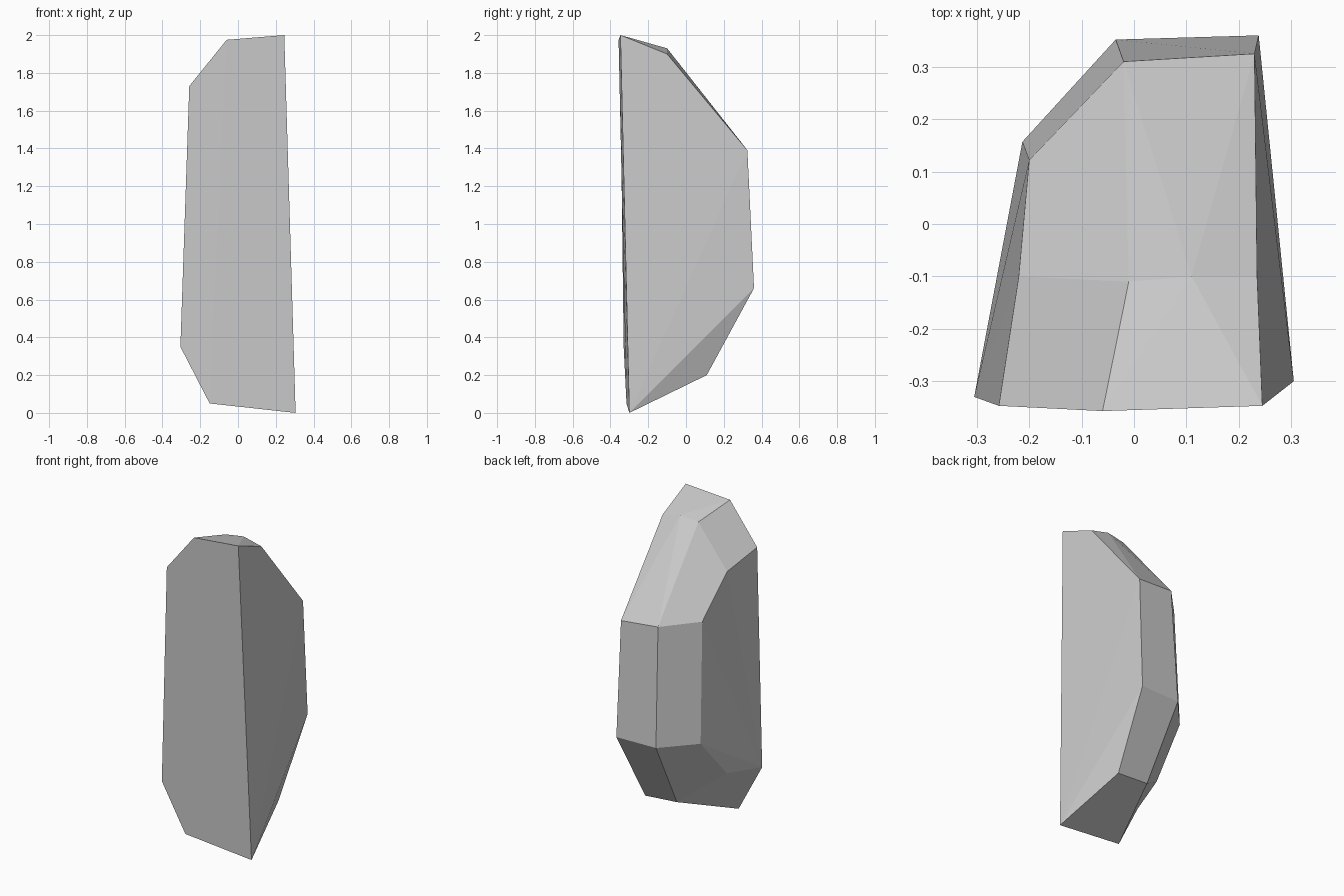
import bpy, bmesh

if "Cube" in bpy.data.objects:
    bpy.data.objects.remove(bpy.data.objects["Cube"])

# Three side-profile loops (right, middle, left), each running:
# front top, top shoulder, upper back, lower back, bottom back, front bottom
right = [(.245, -.347, 2.0), (.235, -.10, 1.90), (.23, .325, 1.39),
         (.238, .36, .66), (.21, .11, .20), (.305, -.30, 0)]
middle = [(-.06, -.357, 1.975), (-.01, -.11, 1.915), (-.02, .31, 1.41),
          (-.035, .352, .66), (-.01, .105, .215), (-.15, -.315, .05)]
left = [(-.258, -.347, 1.73), (-.22, -.10, 1.66), (-.20, .122, 1.42),
        (-.213, .157, .66), (-.234, -.076, .39), (-.305, -.33, .35)]

bm = bmesh.new()
loops = [[bm.verts.new(p) for p in loop] for loop in (right, middle, left)]
peak = bm.verts.new((.11, -.10, 1.93))


def fan(centre, ring):
    for a, b in zip(ring, ring[1:]):
        bm.faces.new((centre, a, b))


# Skin between neighbouring profiles; the crown is fanned around its peak
R, M, L = loops
for a, b in ((R, M), (M, L)):
    for i in range(6):
        j = (i + 1) % 6
        if a is R and i < 2:
            continue
        bm.faces.new((a[i], a[j], b[j], b[i]))
fan(peak, [M[1], M[0], R[0], R[1], R[2], M[2], M[1]])

# Side faces
fan(R[5], R[:5])
fan(L[5], L[:5])

bmesh.ops.recalc_face_normals(bm, faces=bm.faces)
mesh = bpy.data.meshes.new("rock")
bm.to_mesh(mesh)
bm.free()
rock = bpy.data.objects.new("rock", mesh)
bpy.context.collection.objects.link(rock)
